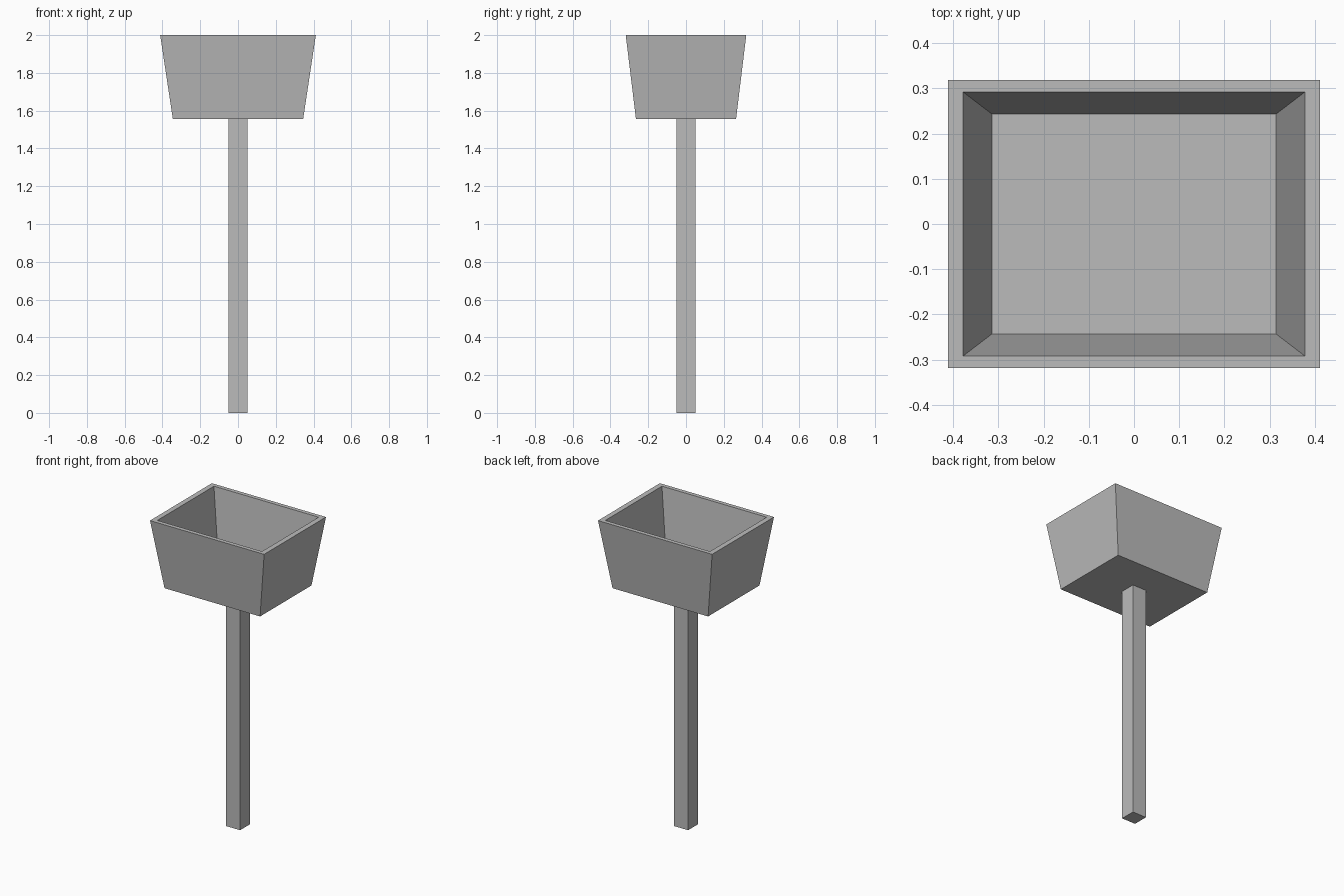
import bpy, bmesh

cube = bpy.data.objects.get("Cube")
if cube:
    bpy.data.objects.remove(cube, do_unlink=True)

grey = bpy.data.materials.new("plain_grey")
grey.use_nodes = True
color = (0.5, 0.5, 0.5, 1)
grey.diffuse_color = color
grey.node_tree.nodes["Principled BSDF"].inputs["Base Color"].default_value = color


def lofted_box(name, sections):
    """Skin rectangles (half width, half depth, height) and cap both ends."""
    bm = bmesh.new()
    rings = [[bm.verts.new((sx * w, sy * d, z))
              for sx, sy in ((-1, -1), (1, -1), (1, 1), (-1, 1))]
             for w, d, z in sections]
    for low, high in zip(rings, rings[1:]):
        for i in range(4):
            j = (i + 1) % 4
            bm.faces.new((low[i], low[j], high[j], high[i]))
    bm.faces.new(rings[0][::-1])
    bm.faces.new(rings[-1])
    bmesh.ops.recalc_face_normals(bm, faces=bm.faces)
    mesh = bpy.data.meshes.new(name)
    bm.to_mesh(mesh)
    bm.free()
    mesh.materials.append(grey)
    obj = bpy.data.objects.new(name, mesh)
    bpy.context.collection.objects.link(obj)
    return obj


# Square support post
lofted_box("post", [(0.05, 0.05, 0), (0.05, 0.05, 1.556)])

# Tapered open trough: outer wall, flat rim, inner wall, floor
lofted_box("trough", [
    (0.345, 0.265, 1.556),
    (0.412, 0.319, 2.0),
    (0.378, 0.292, 2.0),
    (0.314, 0.243, 1.58),
])
